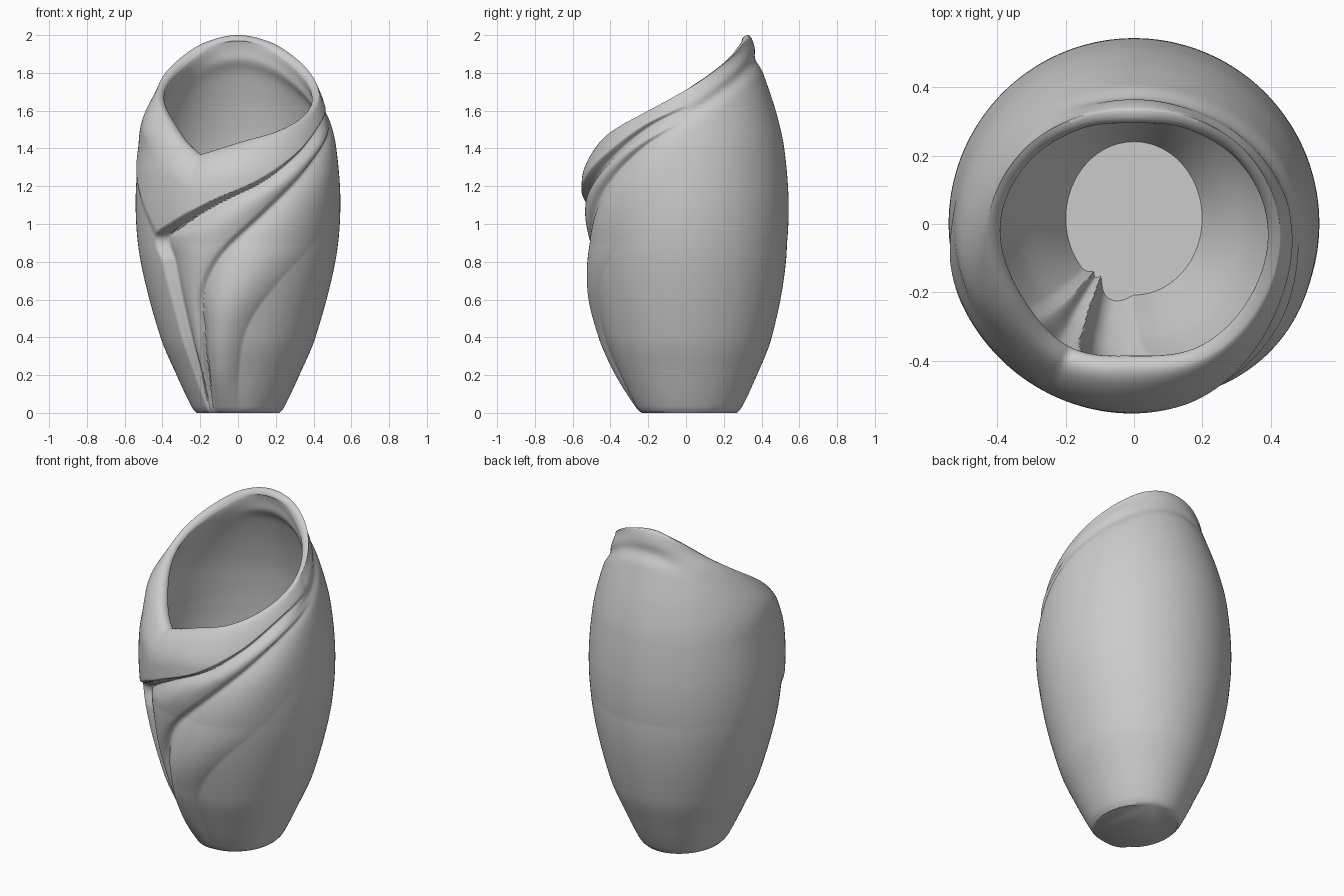
import bpy, bmesh
from math import sin, cos, pi, radians, sqrt, exp

cube = bpy.data.objects.get("Cube")
if cube:
    bpy.data.objects.remove(cube, do_unlink=True)

SEGS, OUTER_ROWS, INNER_ROWS = 400, 200, 90
FLOOR, WALL = 0.1, 0.05


def clamp(v):
    return max(0.0, min(1.0, v))


def ease(lo, hi, v):
    t = clamp((v - lo) / (hi - lo))
    return t * t * (3 - 2 * t)


def spline(points):
    """Smooth single-valued curve through (input, output) points."""
    xs, ys = zip(*points)
    n = len(xs)
    slopes = []
    for i in range(n):
        a, b = max(i - 1, 0), min(i + 1, n - 1)
        slopes.append((ys[b] - ys[a]) / (xs[b] - xs[a]))

    def value(x):
        x = max(xs[0], min(xs[-1], x))
        i = 0
        while i < n - 2 and x > xs[i + 1]:
            i += 1
        h = xs[i + 1] - xs[i]
        t = (x - xs[i]) / h
        return ((1 + 2 * t) * (1 - t) ** 2 * ys[i] + t * (1 - t) ** 2 * h * slopes[i]
                + t * t * (3 - 2 * t) * ys[i + 1] + t * t * (t - 1) * h * slopes[i + 1])
    return value


# Body radius by height; rim height and rim radius by angle from the front
body = spline([(0, .22), (.025, .242), (.2, .325), (.4, .41), (.8, .515), (1.1, .542),
               (1.4, .52), (1.6, .475), (1.8, .408), (1.9, .372), (2, .355)])
rim_height = spline([(-210, 1.96), (-180, 2), (-150, 1.96), (-123, 1.86), (-90, 1.71),
                     (-60, 1.56), (-40, 1.44), (-30, 1.385), (-27, 1.37), (-24, 1.373),
                     (0, 1.43), (28, 1.49), (60, 1.59), (90, 1.71), (123, 1.86),
                     (150, 1.96), (180, 2), (210, 1.96)])
rim_radius = spline([(-210, .355), (-180, .33), (-150, .355), (-123, .39), (-90, .425),
                     (-55, .425), (-27, .44), (0, .42), (28, .44), (60, .435),
                     (90, .425), (123, .39), (150, .355), (180, .33), (210, .355)])

# Fold edges: angle by height
seam = [(0, -40), (.3, -42), (.8, -48), (.93, -52)]
band_left = spline(seam + [(1.25, -80), (1.4, -95)])
band_edge = spline(seam + [(1.0, -38), (1.12, -12), (1.22, 12), (1.36, 37), (1.52, 65), (1.62, 90)])
mid_edge = spline([(0, -35), (.4, -27), (.62, -24), (.83, -11), (1.03, 12),
                   (1.22, 36), (1.42, 65), (1.55, 92), (1.62, 110)])
low_edge = spline([(0, 0), (.2, 1), (.45, 7), (.7, 27), (.95, 55), (1.2, 80),
                   (1.4, 105), (1.62, 135)])


def between(lo, hi, v, soft):
    return ease(lo - soft, lo + soft, v) * (1 - ease(hi - soft, hi + soft, v))


def folds(a, z, soft):
    """Radial relief of the overlapping drapes across the front."""
    left, top, mid, low = band_left(z), band_edge(z), mid_edge(z), low_edge(z)
    band = .014 * between(left, top, a, soft) * (1 - ease(1.25, 1.45, z))
    t = clamp((a - top) / (mid - top))
    upper = between(top, mid, a, soft) * (-.065 + .06 * sin(pi * .75 * t))
    t = clamp((a - mid) / (low - mid))
    swell = .065 - .035 * ease(.5, .95, z)
    lower = between(mid, low, a, soft) * (-.05 * (1 - t) + swell * sin(pi * t ** .75))
    return (band + upper + lower) * (1 - ease(45, 100, a)) * ease(-.1, .25, z)


def outer_radius(a, z, soft=4):
    r = body(z) + folds(a, z, soft)
    # swelling of the right shoulder
    r += .022 * exp(-((a + 75) / 35) ** 2 - ((z - 1.53) / .13) ** 2)
    # groove under the rim bead
    d = rim_height(a) - z
    strength = ease(40, 90, a) if a > 0 else 1 - ease(-175, -135, a)
    return r - .014 * strength * exp(-((d - .13) / .04) ** 2)


def rounded(r, edge, depth, width):
    """Curve the wall over towards the rim edge."""
    u = clamp(depth / width)
    return edge + (r - edge) * sqrt(1 - (1 - u) ** 2)


def point(a, r, z):
    p = radians(a)
    shift = .018 * clamp(1 - z / 1.2)
    deeper = 1 + .14 * clamp(1 - z / .9)
    return (r * sin(p), shift - r * cos(p) * deeper, z)


def outer_point(a, t):
    top = rim_height(a)
    z = top * (1 - (1 - t) ** 1.6)
    width = .2 - .12 * ease(30, 130, abs(a))
    return point(a, rounded(outer_radius(a, z), rim_radius(a), top - z, width), z)


def lip_point(a, t):
    s = t * pi / 2
    return point(a, rim_radius(a) - .035 * sin(s), rim_height(a) - .03 * (1 - cos(s)))


def inner_point(a, t):
    top = rim_height(a) - .03
    z = FLOOR + (top - FLOOR) * (1 - t ** 1.6)
    wall = WALL + .03 * (1 - ease(FLOOR, .6, z))
    r = outer_radius(a, z, 9) - wall
    return point(a, rounded(r, rim_radius(a) - .035, top - z, .22), z)


# Vase: outer wall, rim lip and inner wall as one grid of rings
bm = bmesh.new()
angles = [-180 + 360 * i / SEGS for i in range(SEGS)]
rings = []


def add_ring(place, t):
    rings.append([bm.verts.new(place(a, t)) for a in angles])


for i in range(OUTER_ROWS + 1):
    add_ring(outer_point, i / OUTER_ROWS)
for i in range(1, 5):
    add_ring(lip_point, i / 5)
for i in range(INNER_ROWS + 1):
    add_ring(inner_point, i / INNER_ROWS)

for lower, upper in zip(rings, rings[1:]):
    for i in range(SEGS):
        j = (i + 1) % SEGS
        bm.faces.new((lower[i], lower[j], upper[j], upper[i]))

# Underside and inside floor
bm.faces.new(rings[0])
bm.faces.new(rings[-1])
bmesh.ops.recalc_face_normals(bm, faces=bm.faces)

mesh = bpy.data.meshes.new("draped_vase")
bm.to_mesh(mesh)
bm.free()
vase = bpy.data.objects.new("draped_vase", mesh)
bpy.context.collection.objects.link(vase)
bpy.context.view_layer.objects.active = vase
vase.select_set(True)
bpy.ops.object.shade_smooth_by_angle(angle=radians(45))
